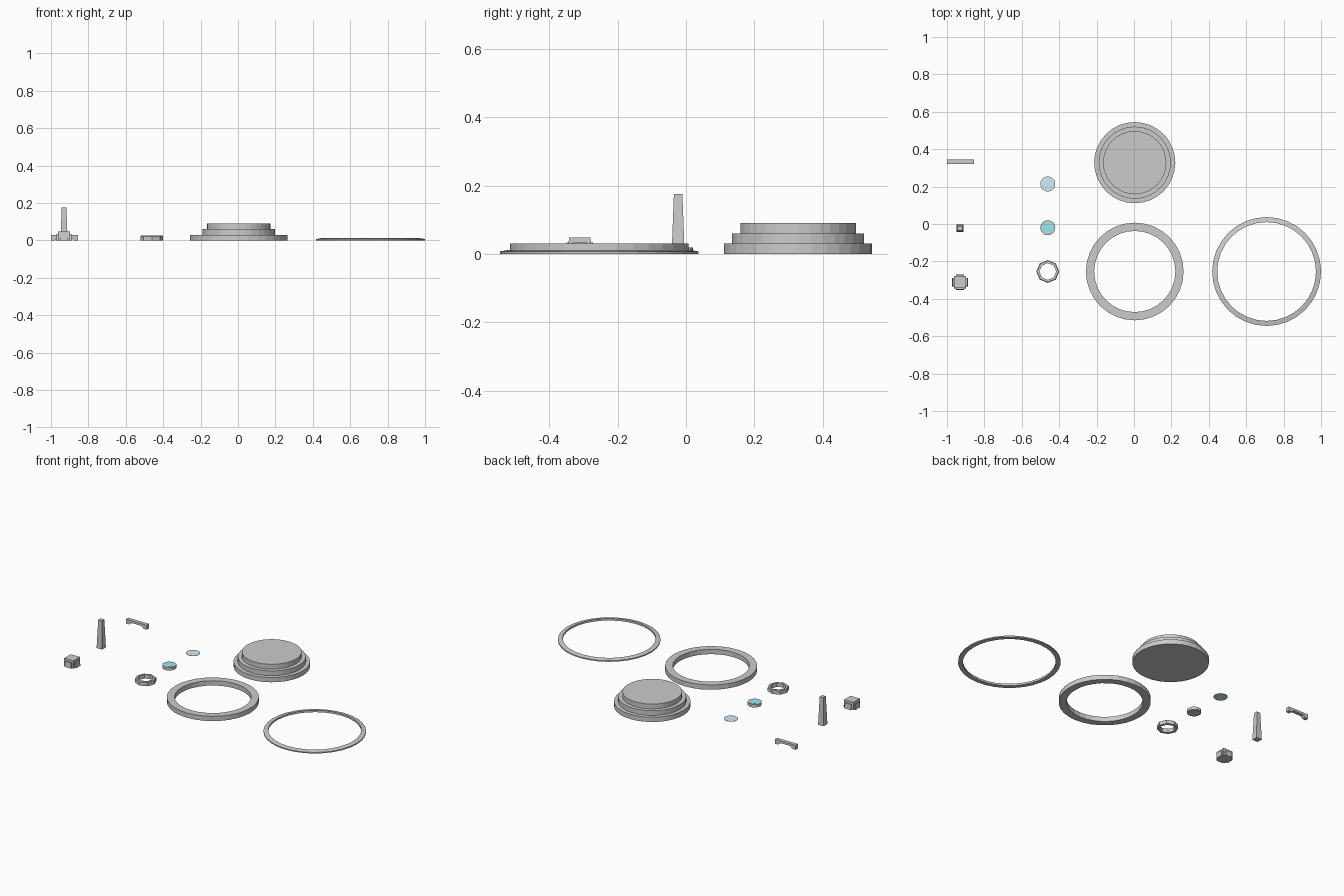
import bpy
from math import cos, sin, pi

if "Cube" in bpy.data.objects:
    bpy.data.objects.remove(bpy.data.objects["Cube"])


def make_object(name, verts, faces, loc, color=None):
    mesh = bpy.data.meshes.new(name)
    mesh.from_pydata(verts, [], faces)
    mesh.update()
    ob = bpy.data.objects.new(name, mesh)
    ob.location = loc
    bpy.context.collection.objects.link(ob)
    if color:
        mat = bpy.data.materials.new(name + "_material")
        mat.diffuse_color = (*color, 1)
        mat.use_nodes = True
        mat.node_tree.nodes["Principled BSDF"].inputs["Base Color"].default_value = mat.diffuse_color
        mesh.materials.append(mat)
    return ob


def lathe(name, profile, loc, sides=32, closed=False, color=None):
    """Spin (radius, z) points; closed gives a ring, otherwise both ends are capped."""
    n = len(profile)
    verts = [(r * cos(2 * pi * i / sides), r * sin(2 * pi * i / sides), z)
             for r, z in profile for i in range(sides)]
    faces = []
    for k in range(n if closed else n - 1):
        a, b = k * sides, (k + 1) % n * sides
        for i in range(sides):
            j = (i + 1) % sides
            faces.append((a + i, a + j, b + j, b + i))
    if not closed:
        faces.append(tuple(reversed(range(sides))))
        faces.append(tuple(range((n - 1) * sides, n * sides)))
    return make_object(name, verts, faces, loc, color)


def frustum(name, base, top, height, loc):
    """Four-sided block from base half sizes (x, y) to top half sizes."""
    signs = [(-1, -1), (1, -1), (1, 1), (-1, 1)]
    verts = [(sx * base[0], sy * base[1], 0) for sx, sy in signs]
    verts += [(sx * top[0], sy * top[1], height) for sx, sy in signs]
    faces = [(3, 2, 1, 0), (4, 5, 6, 7)]
    faces += [(i, (i + 1) % 4, (i + 1) % 4 + 4, i + 4) for i in range(4)]
    return make_object(name, verts, faces, loc)


# Three-tier round platform
lathe("stepped_platform", [(.217, 0), (.217, .03), (.193, .03), (.193, .06),
                           (.169, .06), (.169, .09)], (.004, .328, 0))

# Ring that fits around the platform
lathe("platform_ring", [(.261, 0), (.261, .03), (.217, .03), (.217, 0)],
      (.004, -.254, 0), closed=True)

# Thin outer ring with a sloping top
lathe("outer_ring", [(.291, 0), (.291, .007), (.264, .012), (.264, 0)],
      (.709, -.254, 0), closed=True)

# Eight-sided basin rim
lathe("basin_rim", [(.061, 0), (.061, .022), (.057, .025), (.045, .025), (.045, 0)],
      (-.461, -.254, 0), sides=8, closed=True)

# Small basin with a coloured top
lathe("basin", [(.04, 0), (.04, .018), (.03, .018), (.03, .014)],
      (-.461, -.02, 0), sides=24)
lathe("basin_water", [(.03, .014), (.03, .0185)], (-.461, -.02, 0),
      sides=24, color=(.3, .84, .88))

# Flat water disc
lathe("water_disc", [(.04, 0), (.04, .002)], (-.461, .214, 0),
      sides=24, color=(.65, .84, .93))

# Lintel: flat top, notched underside
half = [(.072, .028), (.072, 0), (.05, 0), (.034, .014)]
outline = half + [(-x, z) for x, z in reversed(half)]
n = len(outline)
lintel_verts = [(x, y, z) for y in (-.0115, .0115) for x, z in outline]
lintel_faces = [tuple(reversed(range(n))), tuple(range(n, 2 * n))]
lintel_faces += [(i, (i + 1) % n, (i + 1) % n + n, i + n) for i in range(n)]
make_object("lintel", lintel_verts, lintel_faces, (-.928, .333, 0))

# Tapered standing pillar
frustum("pillar", (.019, .019), (.0125, .0125), .175, (-.93, -.023, 0))

# Cap block: square core crossed by two lower arms
frustum("cap_core", (.033, .033), (.032, .032), .048, (-.93, -.311, 0))
frustum("cap_arm_x", (.042, .022), (.039, .021), .034, (-.93, -.311, 0))
frustum("cap_arm_y", (.022, .042), (.021, .039), .034, (-.93, -.311, 0))
